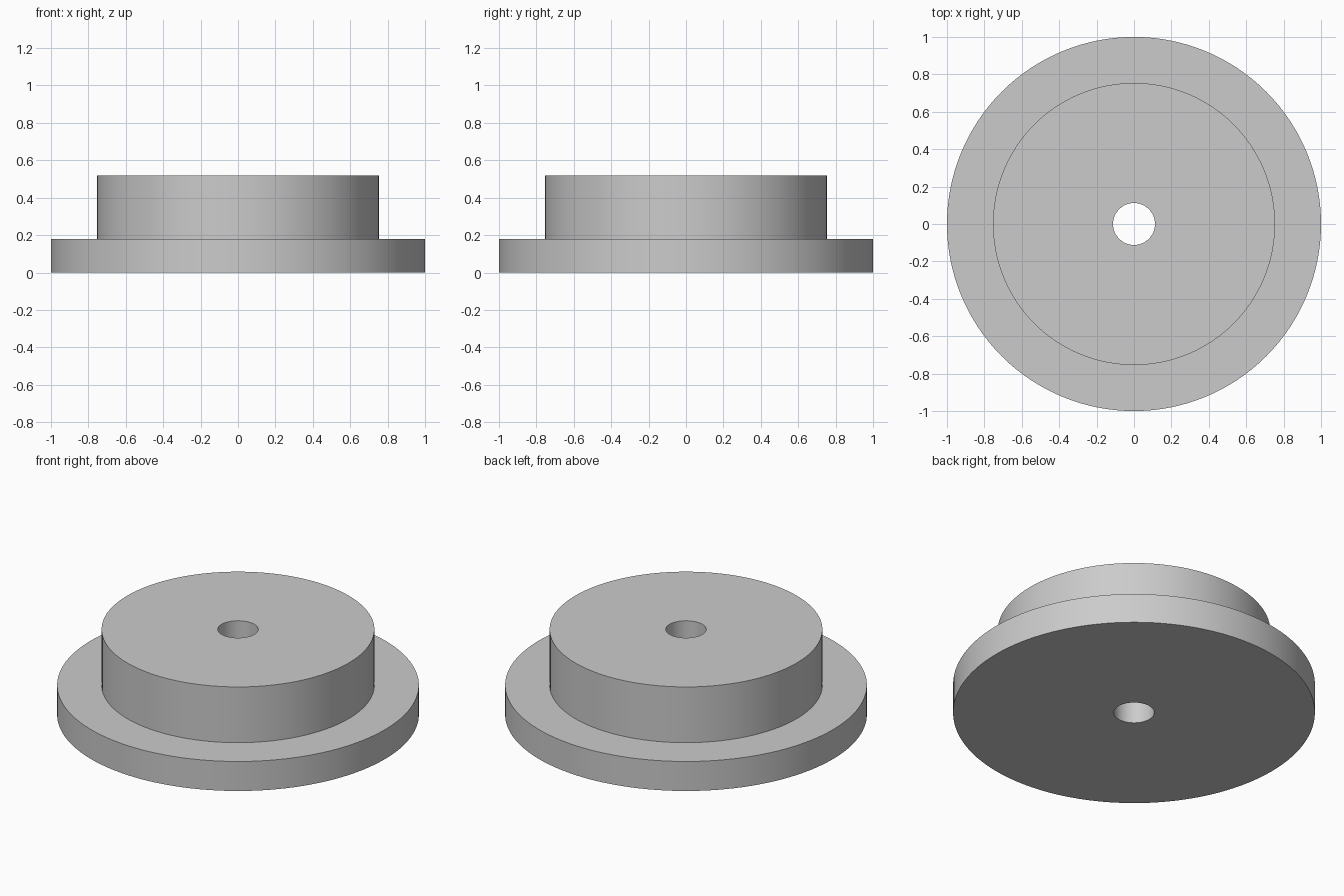
import bpy, bmesh, math
from mathutils import Vector

cube = bpy.data.objects.get("Cube")
if cube:
    bpy.data.objects.remove(cube, do_unlink=True)

OUTER, HUB, BORE = 1.0, 0.754, 0.112
FLANGE_TOP, HUB_TOP = 0.18, 0.52
SEGMENTS = 128

# Plain grey material
grey = bpy.data.materials.new("grey")
grey.use_nodes = True
grey.diffuse_color = (0.6, 0.6, 0.6, 1)
grey.node_tree.nodes["Principled BSDF"].inputs["Base Color"].default_value = (0.6, 0.6, 0.6, 1)

# Closed cross-section: bore, flange, step and hub
profile = [(BORE, 0), (OUTER, 0), (OUTER, FLANGE_TOP),
           (HUB, FLANGE_TOP), (HUB, HUB_TOP), (BORE, HUB_TOP)]

# Turn the cross-section around the z axis
bm = bmesh.new()
verts = [bm.verts.new((r, 0, z)) for r, z in profile]
edges = [bm.edges.new((a, b)) for a, b in zip(verts, verts[1:] + verts[:1])]
bmesh.ops.spin(bm, geom=verts + edges, cent=Vector(), axis=Vector((0, 0, 1)),
               angle=math.tau, steps=SEGMENTS, use_duplicate=False)
bmesh.ops.remove_doubles(bm, verts=bm.verts, dist=0.0001)
bmesh.ops.recalc_face_normals(bm, faces=bm.faces)
mesh = bpy.data.meshes.new("flanged_hub")
bm.to_mesh(mesh)
bm.free()
mesh.materials.append(grey)

hub = bpy.data.objects.new("flanged_hub", mesh)
bpy.context.collection.objects.link(hub)

# Smooth round walls with crisp rims
bpy.ops.object.select_all(action="DESELECT")
hub.select_set(True)
bpy.context.view_layer.objects.active = hub
bpy.ops.object.shade_smooth_by_angle(angle=math.radians(30))
